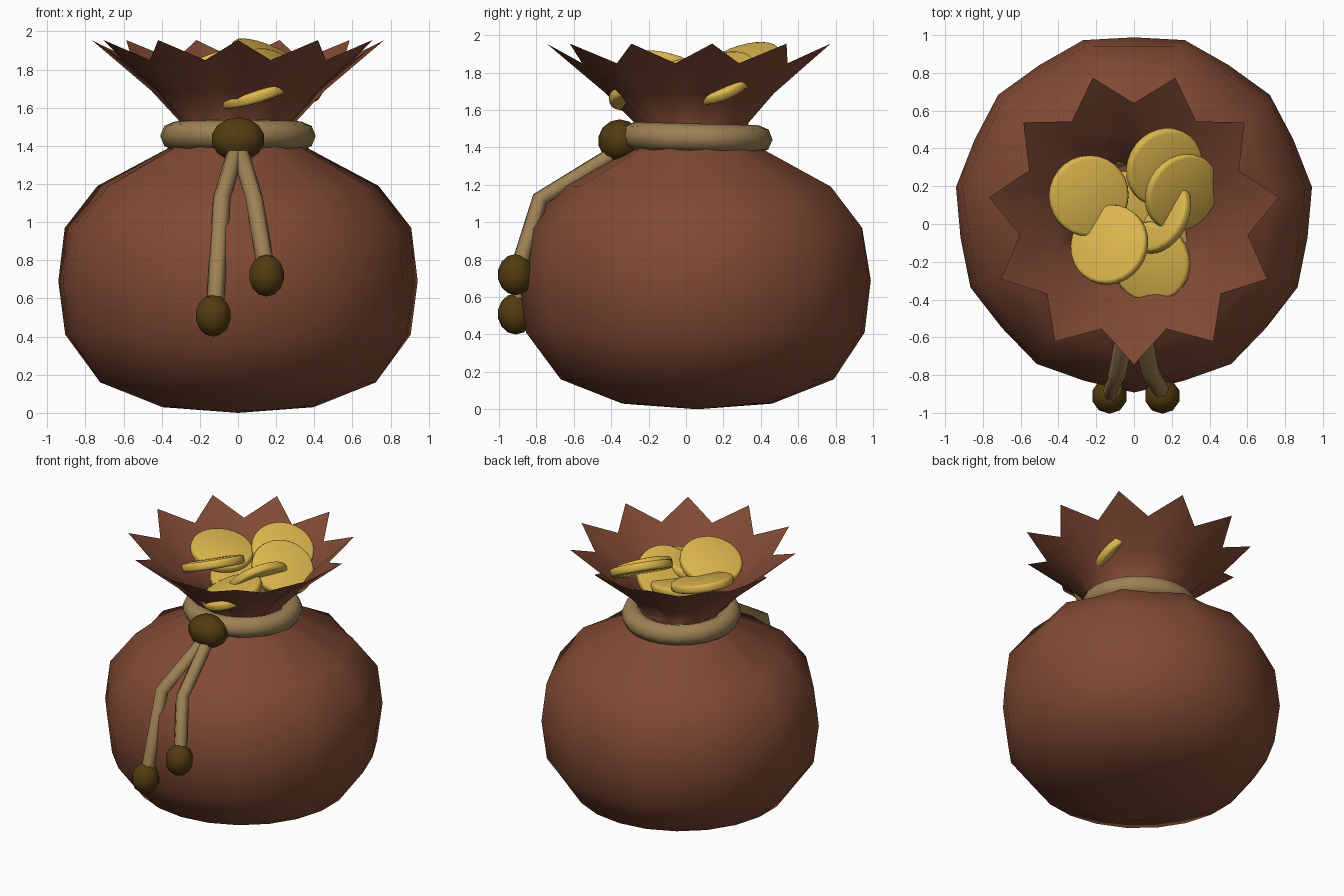
import bpy, bmesh
from math import sin, cos, pi, radians
from mathutils import Vector

if "Cube" in bpy.data.objects:
    bpy.data.objects.remove(bpy.data.objects["Cube"], do_unlink=True)


def material(name, rgb):
    m = bpy.data.materials.new(name)
    m.use_nodes = True
    m.diffuse_color = (*rgb, 1)
    bsdf = m.node_tree.nodes["Principled BSDF"]
    bsdf.inputs["Base Color"].default_value = (*rgb, 1)
    bsdf.inputs["Roughness"].default_value = 0.8
    return m


LEATHER = material("brown leather", (0.22, 0.068, 0.034))
ROPE = material("tan rope", (0.34, 0.22, 0.09))
KNOT = material("dark knot", (0.085, 0.045, 0.005))
GOLD = material("gold", (0.72, 0.47, 0.075))


def finish(name, bm, mat):
    bmesh.ops.recalc_face_normals(bm, faces=bm.faces)
    me = bpy.data.meshes.new(name)
    bm.to_mesh(me)
    bm.free()
    me.materials.append(mat)
    me.polygons.foreach_set("use_smooth", [True] * len(me.polygons))
    ob = bpy.data.objects.new(name, me)
    bpy.context.collection.objects.link(ob)
    return ob


PLEATS = 11
SEGS = PLEATS * 2


def loft(name, rings, bottom=None):
    """Each ring: valley radius, ridge radius, valley z, ridge z, centre y."""
    bm = bmesh.new()
    loops = []
    for r0, r1, z0, z1, cy in rings:
        loop = []
        for i in range(SEGS):
            a = -pi / 2 + 2 * pi * i / SEGS
            r, z = (r1, z1) if i % 2 == 0 else (r0, z0)
            loop.append(bm.verts.new((r * cos(a), cy + r * sin(a), z)))
        loops.append(loop)
    for lo, hi in zip(loops, loops[1:]):
        for i in range(SEGS):
            j = (i + 1) % SEGS
            bm.faces.new((lo[i], lo[j], hi[j], hi[i]))
    if bottom is not None:
        c = bm.verts.new((0, rings[0][4], bottom))
        for i in range(SEGS):
            bm.faces.new((loops[0][(i + 1) % SEGS], loops[0][i], c))
    return finish(name, bm, LEATHER)


# Round sack body with soft pleats that deepen towards the neck
profile = [(0.40, 0.03, 0.0), (0.73, 0.16, 0.0), (0.905, 0.41, 0.01),
           (0.94, 0.69, 0.012), (0.9, 0.97, 0.018), (0.72, 1.19, 0.025),
           (0.36, 1.385, 0.015), (0.3, 1.45, 0.01)]
loft("sack_body", [(r - d, r + d, z, z, 0.06) for r, z, d in profile], bottom=0.0)

# Open flared mouth with a zigzag rim
loft("sack_mouth", [(0.29, 0.31, 1.45, 1.45, 0.05),
                    (0.27, 0.31, 1.53, 1.53, 0.035),
                    (0.40, 0.46, 1.68, 1.69, 0.03),
                    (0.61, 0.775, 1.85, 1.955, 0.03)])

# Rope ring around the neck
bm = bmesh.new()
MAJOR, MINOR, N, M = 0.333, 0.075, 24, 8
ring = [[bm.verts.new(((MAJOR + MINOR * cos(v)) * cos(u),
                       (MAJOR + MINOR * cos(v)) * sin(u),
                       MINOR * sin(v)))
         for v in (2 * pi * k / M for k in range(M))]
        for u in (2 * pi * k / N for k in range(N))]
for i in range(N):
    for k in range(M):
        a, b = ring[i], ring[(i + 1) % N]
        bm.faces.new((a[k], b[k], b[(k + 1) % M], a[(k + 1) % M]))
rope_ring = finish("rope_ring", bm, ROPE)
rope_ring.location = (0, 0.055, 1.452)
rope_ring.rotation_euler.x = radians(-1.5)


# Knot and the beads at the cord ends
def ball(name, loc, size):
    bm = bmesh.new()
    bmesh.ops.create_uvsphere(bm, u_segments=10, v_segments=7, radius=1)
    bmesh.ops.scale(bm, vec=size, verts=bm.verts)
    bmesh.ops.translate(bm, vec=loc, verts=bm.verts)
    finish(name, bm, KNOT)


ball("knot", (0, -0.355, 1.435), (0.147, 0.115, 0.115))
ball("right_bead", (-0.13, -0.91, 0.51), (0.097, 0.097, 0.11))
ball("left_bead", (0.15, -0.91, 0.72), (0.097, 0.097, 0.11))


# Hanging cords
def cord(name, points):
    cu = bpy.data.curves.new(name, "CURVE")
    cu.dimensions = "3D"
    cu.bevel_depth = 0.047
    cu.bevel_resolution = 1
    cu.use_fill_caps = True
    sp = cu.splines.new("POLY")
    sp.points.add(len(points) - 1)
    for p, co in zip(sp.points, points):
        p.co = (*co, 1)
    tmp = bpy.data.objects.new(name + "_path", cu)
    bpy.context.collection.objects.link(tmp)
    bpy.context.view_layer.update()
    bm = bmesh.new()
    me = bpy.data.meshes.new_from_object(
        tmp.evaluated_get(bpy.context.evaluated_depsgraph_get()))
    bm.from_mesh(me)
    bpy.data.objects.remove(tmp, do_unlink=True)
    bpy.data.meshes.remove(me)
    finish(name, bm, ROPE)


cord("right_cord", [(-0.01, -0.36, 1.38), (-0.085, -0.78, 1.125), (-0.12, -0.9, 0.56)])
cord("left_cord", [(0.01, -0.36, 1.38), (0.085, -0.78, 1.125), (0.145, -0.89, 0.77)])


# Coins: centre, then rise along x and along y
coins = [((-0.24, 0.15, 1.78), -0.25, 0.12),
         ((-0.13, -0.11, 1.81), 0.38, -0.25),
         ((0.09, -0.2, 1.69), 0.3, 0.2),
         ((0.16, 0.3, 1.84), -0.45, 0.33),
         ((0.25, 0.17, 1.77), -0.6, 0.4),
         ((-0.02, 0.07, 1.67), -0.1, 0.15),
         ((0.13, 0.05, 1.70), 1.0, -0.5)]
for n, (loc, sx, sy) in enumerate(coins, 1):
    bm = bmesh.new()
    bmesh.ops.create_cone(bm, cap_ends=True, segments=28, radius1=0.215,
                          radius2=0.215, depth=0.06)
    rim = [e for e in bm.edges if abs(e.verts[0].co.z - e.verts[1].co.z) < 0.001]
    bmesh.ops.bevel(bm, geom=rim, offset=0.018, segments=2, affect="EDGES", profile=0.5)
    coin = finish(f"coin_{n}", bm, GOLD)
    coin.location = loc
    up = Vector((-sx, -sy, 1))
    coin.rotation_euler = Vector((0, 0, 1)).rotation_difference(up).to_euler()
